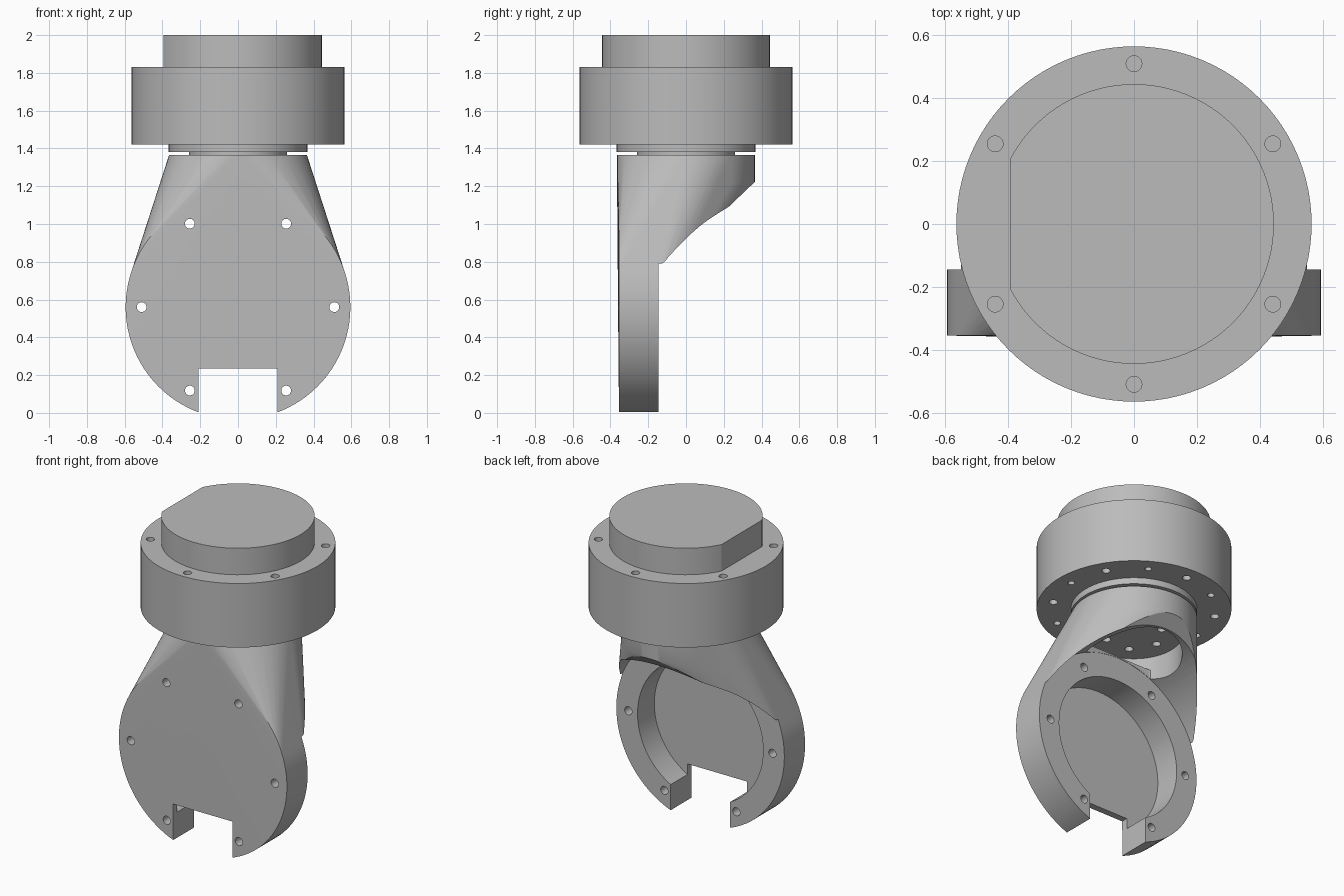
import bpy, bmesh, math
from mathutils import Matrix, Vector

cube = bpy.data.objects.get("Cube")
if cube:
    bpy.data.objects.remove(cube, do_unlink=True)

grey = bpy.data.materials.new("metal_grey")
grey.use_nodes = True
grey.diffuse_color = (0.5, 0.5, 0.5, 1)
grey.node_tree.nodes["Principled BSDF"].inputs["Base Color"].default_value = (0.5, 0.5, 0.5, 1)


def finish(name, bm):
    bmesh.ops.recalc_face_normals(bm, faces=bm.faces[:])
    mesh = bpy.data.meshes.new(name)
    bm.to_mesh(mesh)
    bm.free()
    mesh.materials.append(grey)
    ob = bpy.data.objects.new(name, mesh)
    bpy.context.collection.objects.link(ob)
    return ob


def cylinders(name, centres, r, lo, hi, axis="Z", n=96):
    """Cylinders between lo and hi along the axis, one per centre."""
    bm = bmesh.new()
    for a, b in centres:
        mid = (lo + hi) / 2
        if axis == "Z":
            m = Matrix.Translation((a, b, mid))
        else:
            m = Matrix.Translation((a, mid, b)) @ Matrix.Rotation(math.pi / 2, 4, "X")
        bmesh.ops.create_cone(bm, cap_ends=True, segments=n, radius1=r, radius2=r,
                              depth=hi - lo, matrix=m)
    return finish(name, bm)


def hull(name, points):
    bm = bmesh.new()
    for p in points:
        bm.verts.new(p)
    res = bmesh.ops.convex_hull(bm, input=bm.verts[:])
    junk = {v for v in res["geom_interior"] + res["geom_unused"]
            if isinstance(v, bmesh.types.BMVert)}
    bmesh.ops.delete(bm, geom=list(junk), context="VERTS")
    bmesh.ops.dissolve_limit(bm, angle_limit=0.001, verts=bm.verts[:], edges=bm.edges[:])
    return finish(name, bm)


def box(name, lo, hi):
    return hull(name, [(x, y, z) for x in (lo[0], hi[0])
                       for y in (lo[1], hi[1]) for z in (lo[2], hi[2])])


def cut(ob, *cutters):
    bpy.context.view_layer.objects.active = ob
    for c in cutters:
        c.hide_render = True
        mod = ob.modifiers.new("cut", "BOOLEAN")
        mod.operation = "DIFFERENCE"
        mod.solver = "EXACT"
        mod.object = c
        bpy.ops.object.modifier_apply(modifier=mod.name)
        bpy.data.objects.remove(c, do_unlink=True)


def ring(r, count, start=0.0, centre=(0, 0)):
    angles = [math.radians(start) + math.tau * i / count for i in range(count)]
    return [(centre[0] + r * math.cos(a), centre[1] + r * math.sin(a)) for a in angles]


ORIGIN = [(0, 0)]
HUB = (0, 0.56)          # plate centre in x and z
BACK = -0.145            # rear face of the plate

# Motor housing with bolt holes in both ends
housing = cylinders("housing", ORIGIN, 0.565, 1.42, 1.83)
cut(housing,
    cylinders("top_holes", ring(0.51, 6, 30), 0.025, 1.73, 1.9, n=24),
    cylinders("large_bottom_holes", ring(0.475, 6, 30), 0.025, 1.3, 1.52, n=24),
    cylinders("small_bottom_holes", ring(0.475, 6), 0.02, 1.3, 1.52, n=24))

# Top boss with one flat side
boss = cylinders("top_boss", ORIGIN, 0.445, 1.83, 2.0)
cut(boss, box("flat_cutter", (-1, -1, 1.5), (-0.395, 1, 2.5)))

# Output flange and neck
flange = cylinders("output_flange", ORIGIN, 0.367, 1.38, 1.42)
neck = cylinders("neck", ORIGIN, 0.26, 1.36, 1.385)

# Bracket: blend from the round top to the upright disc
points = [(x, y, z) for x, y in ring(0.365, 96) for z in (1.22, 1.365)]
points += [(x, y, z) for x, z in ring(0.595, 96, centre=HUB) for y in (-0.355, BACK + 0.005)]
bracket = hull("bracket", points)
cut(bracket,
    # clearance behind the disc and sloping underside
    cylinders("clearance", [HUB], 0.597, BACK, 1.0, "Y"),
    hull("underside", [(x, y, z) for x in (-1, 1) for y, z in
                       ((BACK + 0.001, 0.737), (0.45, 1.305), (0.45, -0.5), (BACK + 0.001, -0.5))]),
    # motor pocket, cable notch and bolt holes
    cylinders("pocket", [HUB], 0.445, -0.315, 0.5, "Y"),
    box("notch", (-0.21, -1, -0.5), (0.21, 0.5, 0.235)),
    cylinders("disc_holes", ring(0.51, 6, centre=HUB), 0.026, -0.6, 0.3, "Y", 24),
    # bore under the round top, kept clear of the disc
    cylinders("bore", ORIGIN, 0.28, 1.165, 1.25),
    hull("lower_bore", [(x, max(y, BACK + 0.002), z) for x, y in ring(0.2795, 96)
                        for z in (0.8, 1.2)]),
    cylinders("bore_holes", ring(0.17, 6), 0.025, 1.2, 1.33, n=24))

# Smooth round walls, sharp rims
bpy.ops.object.select_all(action="DESELECT")
for ob in (housing, boss, flange, neck, bracket):
    ob.select_set(True)
bpy.context.view_layer.objects.active = bracket
bpy.ops.object.shade_smooth_by_angle(angle=math.radians(25))
